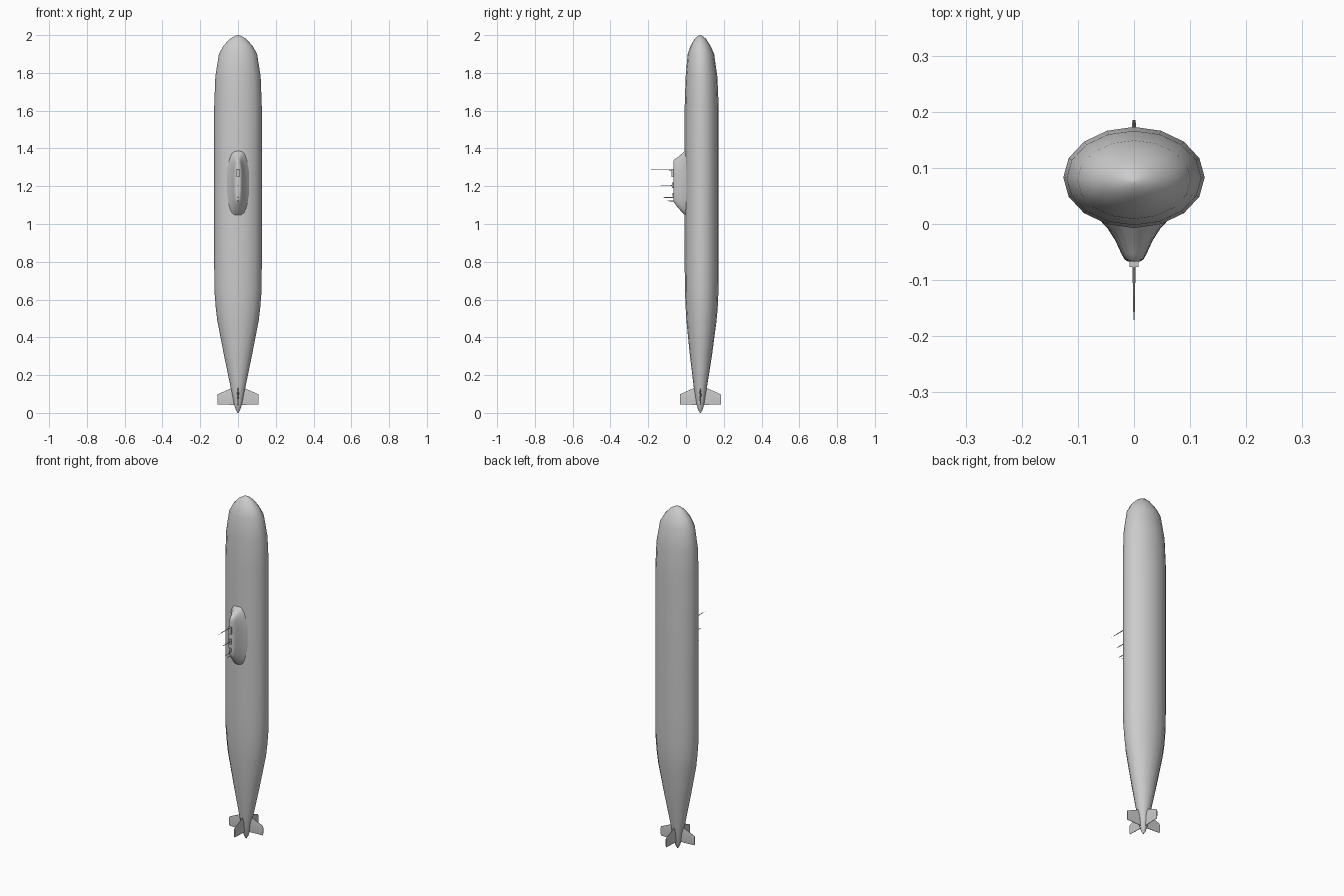
import bpy, bmesh, math
from mathutils import Matrix, Vector

if "Cube" in bpy.data.objects:
    bpy.data.objects.remove(bpy.data.objects["Cube"])

AXIS_Y = 0.076  # y of the tail and nose tips


def finish(bm, name, angle=35):
    bmesh.ops.remove_doubles(bm, verts=bm.verts, dist=1e-5)
    bmesh.ops.recalc_face_normals(bm, faces=bm.faces)
    mesh = bpy.data.meshes.new(name)
    bm.to_mesh(mesh)
    bm.free()
    ob = bpy.data.objects.new(name, mesh)
    bpy.context.collection.objects.link(ob)
    bpy.ops.object.select_all(action='DESELECT')
    bpy.context.view_layer.objects.active = ob
    ob.select_set(True)
    bpy.ops.object.shade_smooth_by_angle(angle=math.radians(angle))
    return ob


def loft(name, rings, angle=35):
    """Skin a list of equally long point rings and cap both ends."""
    bm = bmesh.new()
    vs = [[bm.verts.new(p) for p in ring] for ring in rings]
    n = len(vs[0])
    for a, b in zip(vs, vs[1:]):
        for i in range(n):
            j = (i + 1) % n
            bm.faces.new((a[i], a[j], b[j], b[i]))
    bm.faces.new(vs[0])
    bm.faces.new(vs[-1])
    return finish(bm, name, angle)


# Hull: 16-sided elliptical sections (z, half width, half depth, centre y)
sections = [
    (0.0, 0.002, 0.002, 0.076), (0.015, 0.011, 0.011, 0.076),
    (0.045, 0.021, 0.020, 0.076), (0.13, 0.038, 0.034, 0.076),
    (0.30, 0.073, 0.058, 0.079), (0.49, 0.110, 0.080, 0.082),
    (0.56, 0.118, 0.085, 0.083), (0.65, 0.125, 0.089, 0.083),
    (0.80, 0.126, 0.090, 0.083), (1.62, 0.126, 0.090, 0.083),
    (1.78, 0.120, 0.084, 0.082), (1.90, 0.101, 0.070, 0.079),
    (1.945, 0.076, 0.052, 0.077), (1.98, 0.043, 0.030, 0.076),
    (1.995, 0.018, 0.013, 0.076), (2.0, 0.002, 0.002, 0.076)]
loft("hull", [[(w * math.cos(i * math.tau / 16), cy + d * math.sin(i * math.tau / 16), z)
               for i in range(16)] for z, w, d, cy in sections], 50)


# Sail: flared levels (y, half width, z bottom, z top) with a rounded plan
def sail_ring(y, w, z0, z1, n=24):
    ring = []
    for i in range(n):
        a = i * math.tau / n
        c, s = math.cos(a), math.sin(a)
        x = w * math.copysign(abs(c) ** 0.7, c)
        z = (z0 + z1) / 2 + (z1 - z0) / 2 * math.copysign(abs(s) ** 0.7, s)
        ring.append((x, y, z))
    return ring


levels = [(0.03, 0.075, 1.02, 1.42), (0.008, 0.062, 1.035, 1.40),
          (-0.008, 0.047, 1.048, 1.385), (-0.030, 0.033, 1.072, 1.365),
          (-0.052, 0.023, 1.098, 1.347), (-0.063, 0.017, 1.113, 1.340),
          (-0.067, 0.011, 1.122, 1.333)]
loft("sail", [sail_ring(*lv) for lv in levels], 50)

# Tail fins: thin tapered blades, four around the axis
for k, name in enumerate(("right", "rear", "left", "front")):
    rot = Matrix.Translation((0, AXIS_Y, 0)) @ Matrix.Rotation(k * math.pi / 2, 4, 'Z')
    rings = []
    for x, z0, z1, t in ((0.008, 0.042, 0.143, 0.006), (0.109, 0.045, 0.098, 0.003)):
        h = z1 - z0
        pts = [(0.3, z0), (1, z0 + 0.6 * h), (0.3, z1), (-0.3, z1), (-1, z0 + 0.6 * h), (-0.3, z0)]
        rings.append([rot @ Vector((x, t * s, z)) for s, z in pts])
    loft("tail_fin_" + name, rings, 25)


# Mast housings on the sail: small boxes (z centre, z length, half width, outer y)
for i, (z, h, w, y) in enumerate(((1.27, 0.04, 0.008, -0.077), (1.205, 0.03, 0.005, -0.074),
                                  (1.155, 0.02, 0.004, -0.072))):
    bm = bmesh.new()
    bmesh.ops.create_cube(bm, size=1, matrix=Matrix.Translation((0, (y - 0.055) / 2, z))
                          @ Matrix.Diagonal((2 * w, abs(y + 0.055), h, 1)))
    finish(bm, "mast_housing_%d" % (i + 1))

# Masts: slim tapering rods pointing out of the sail (z, outer y, tip radius)
for i, (z, y, tip) in enumerate(((1.287, -0.157, 0.0015), (1.205, -0.135, 0.0015),
                                 (1.14, -0.120, 0.0015), (1.122, -0.100, 0.001))):
    bm = bmesh.new()
    bmesh.ops.create_cone(bm, cap_ends=True, segments=8, radius1=0.003, radius2=tip,
                          depth=abs(y + 0.05), matrix=Matrix.Translation((0, (y - 0.05) / 2, z))
                          @ Matrix.Rotation(math.pi / 2, 4, 'X'))
    finish(bm, "mast_%d" % (i + 1))

# Hair-thin antenna on the tallest mast
bm = bmesh.new()
bmesh.ops.create_cone(bm, cap_ends=True, segments=6, radius1=0.0008, radius2=0.0003, depth=0.033,
                      matrix=Matrix.Translation((0, -0.1685, 1.287)) @ Matrix.Rotation(math.pi / 2, 4, 'X'))
finish(bm, "antenna")
